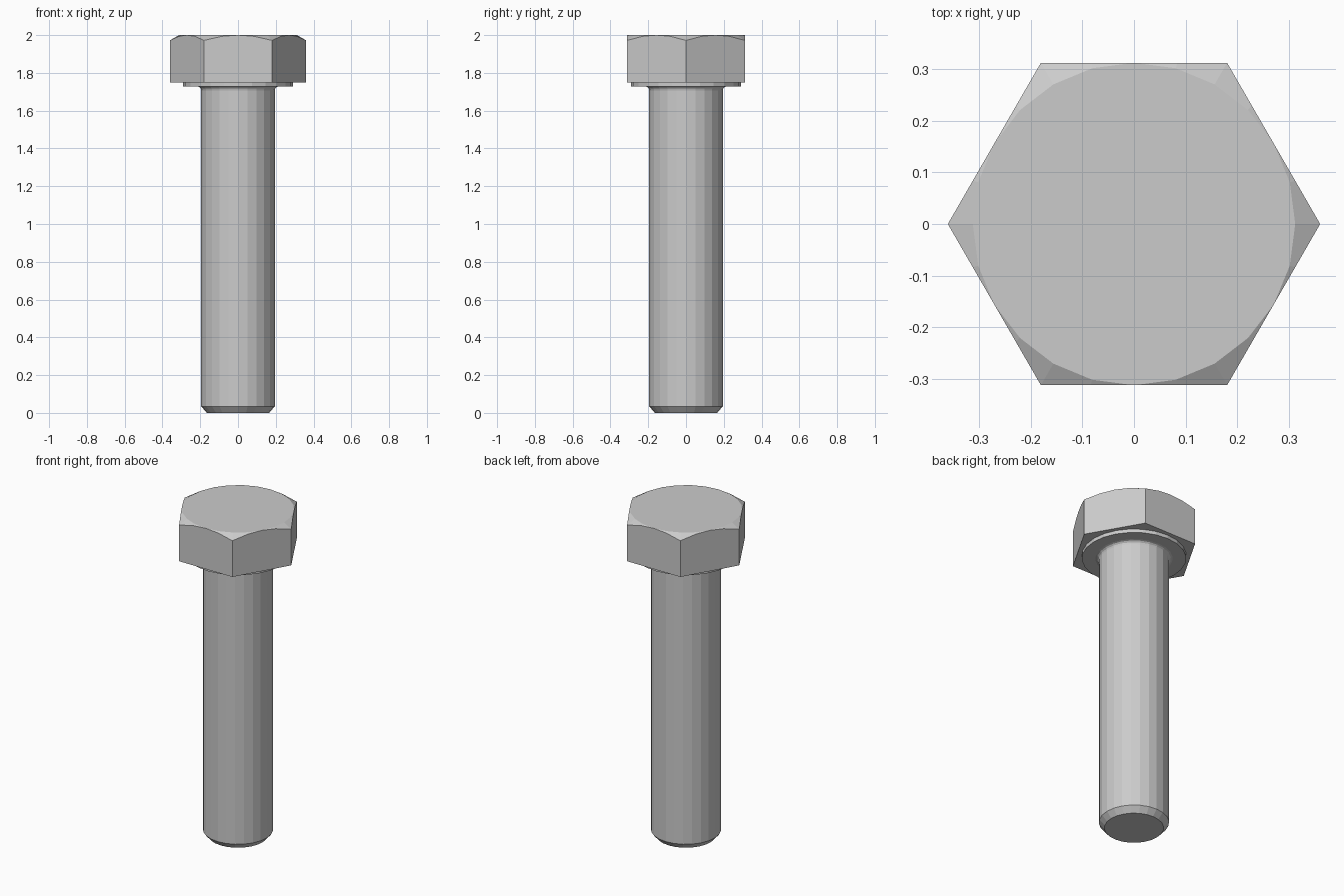
import bpy, bmesh, math

if "Cube" in bpy.data.objects:
    bpy.data.objects.remove(bpy.data.objects["Cube"])

SEG = 24            # sides of the round parts
FLAT = 0.3125       # half the width across the flats


def lathe(name, profile, sides=SEG):
    """Closed solid turned around z from (radius, height) points, bottom to top."""
    bm = bmesh.new()
    rings = [[bm.verts.new((r * math.cos(2 * math.pi * i / sides),
                            r * math.sin(2 * math.pi * i / sides), z))
              for i in range(sides)] for r, z in profile]
    for a, b in zip(rings, rings[1:]):
        for i in range(sides):
            j = (i + 1) % sides
            bm.faces.new((a[i], a[j], b[j], b[i]))
    bm.faces.new(rings[0][::-1])
    bm.faces.new(rings[-1])
    mesh = bpy.data.meshes.new(name)
    bm.to_mesh(mesh)
    bm.free()
    ob = bpy.data.objects.new(name, mesh)
    bpy.context.collection.objects.link(ob)
    return ob


# Shank with chamfered tip, fillet under the head and washer face
fillet = [(0.215 - 0.02 * math.cos(t), 1.708 + 0.02 * math.sin(t))
          for t in (0, math.pi / 6, math.pi / 3, math.pi / 2)]
lathe("shank", [(0.165, 0), (0.195, 0.035)] + fillet +
      [(0.29, 1.728), (0.29, 1.75)])

# Hexagonal head, its top corners cut by a 30 degree cone
head = lathe("hex_head", [(FLAT / math.cos(math.pi / 6), z) for z in (1.75, 2.02)], 6)
slope = math.tan(math.radians(30))
cone = lathe("chamfer_cone", [(0.6, 1.6), (0.6, 2 - (0.6 - FLAT) * slope), (FLAT, 2)])
cone.hide_render = True
cone.hide_viewport = True
cut = head.modifiers.new("corner_chamfer", 'BOOLEAN')
cut.operation = 'INTERSECT'
cut.solver = 'EXACT'
cut.object = cone
